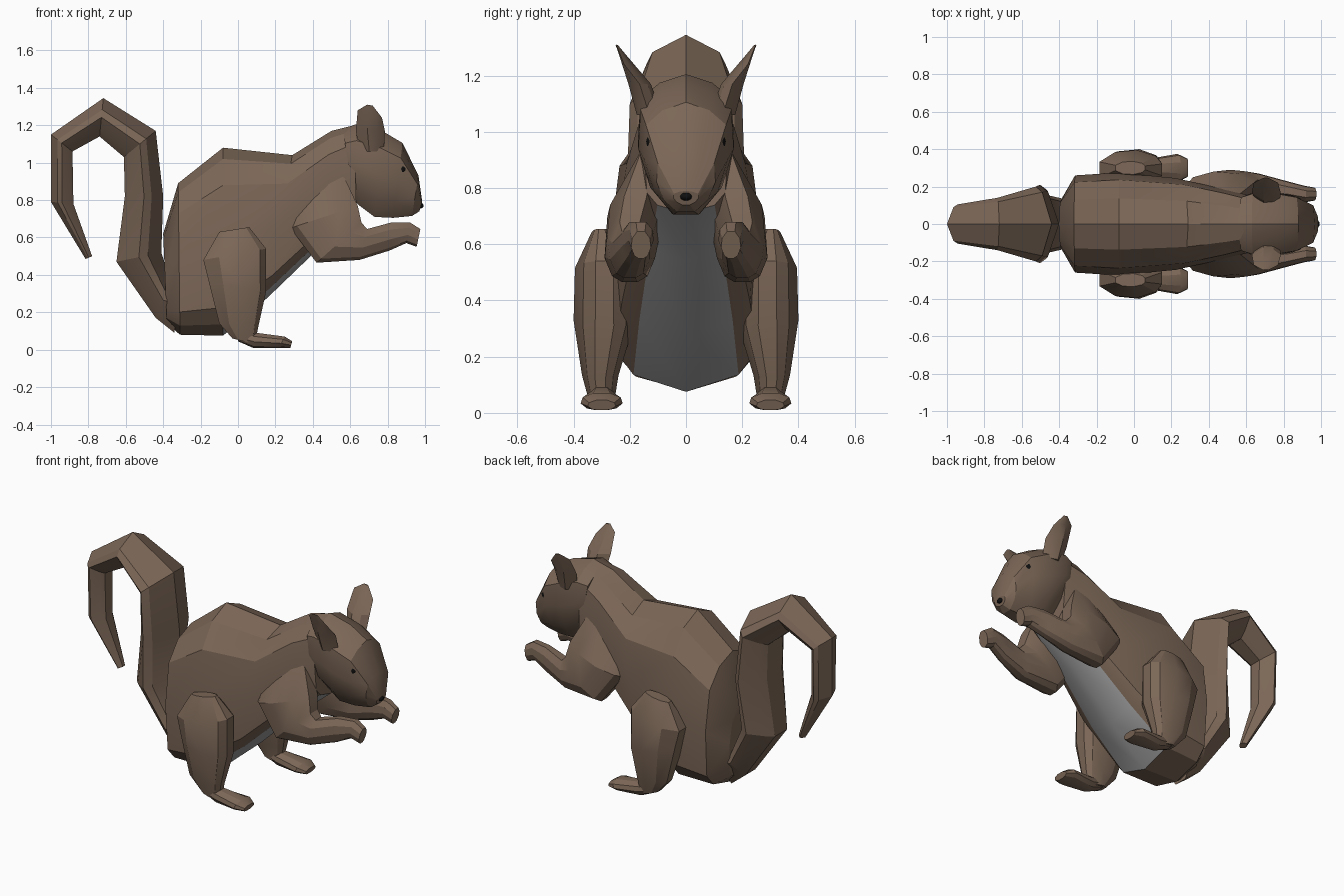
import bpy, bmesh, math

def material(name, col):
    m = bpy.data.materials.new(name)
    m.diffuse_color = (*col, 1)
    return m

fur = material("brown_fur", (0.20, 0.135, 0.095))
dark = material("black", (0.005, 0.005, 0.005))
grey = material("grey_belly", (0.35, 0.35, 0.35))

# Half profiles: (fraction from first to second point, fraction of half width)
TRUNK = [(0, 0), (.06, .5), (.2, .86), (.5, 1), (.85, .93), (.94, .68), (1, 0)]
HEAD = [(0, 0), (.07, .55), (.2, .95), (.5, 1), (.8, .75), (1, .3)]
LIMB = [(0, .4), (.25, .9), (.6, 1), (.9, .7), (1, .3)]
TAIL = [(0, 0), (.3, .85), (.5, 1), (.85, .6), (1, .35)]
LEAF = [(0, 0), (.4, 1), (.75, .7), (1, 0)]

def loft(name, half, sections, side=1, belly_from=None):
    """Skin sections (x1, z1, x2, z2, y centre, half width)."""
    ring = half + [(t, -u) for t, u in reversed(half) if u]
    bm = bmesh.new()
    rows = [[bm.verts.new((x1 + (x2 - x1) * t, side * (yc + hw * u), z1 + (z2 - z1) * t))
             for t, u in ring] for x1, z1, x2, z2, yc, hw in sections]
    n, k = len(ring), len(half) - 1
    for i in range(len(rows) - 1):
        for j in range(n):
            f = bm.faces.new((rows[i][j], rows[i][(j + 1) % n],
                              rows[i + 1][(j + 1) % n], rows[i + 1][j]))
            if belly_from is not None and i >= belly_from and j in (k - 1, k):
                f.material_index = 1
    bm.faces.new(rows[0])
    bm.faces.new(rows[-1])
    bmesh.ops.recalc_face_normals(bm, faces=bm.faces)
    me = bpy.data.meshes.new(name)
    bm.to_mesh(me)
    bm.free()
    ob = bpy.data.objects.new(name, me)
    bpy.context.collection.objects.link(ob)
    me.materials.append(fur)
    me.materials.append(grey)
    bpy.ops.object.select_all(action='DESELECT')
    ob.select_set(True)
    bpy.context.view_layer.objects.active = ob
    bpy.ops.object.shade_smooth_by_angle(angle=math.radians(25))
    return ob

def ball(name, loc, scale):
    bpy.ops.mesh.primitive_uv_sphere_add(segments=12, ring_count=8, radius=1, location=loc)
    ob = bpy.context.object
    ob.name, ob.scale = name, scale
    ob.data.materials.append(dark)
    bpy.ops.object.shade_smooth()

# Trunk with grey belly
loft("body", TRUNK, [
    (-.40, .62, -.38, .14, 0, .13), (-.32, .89, -.31, .08, 0, .26),
    (-.08, 1.08, -.08, .075, 0, .275), (.29, 1.04, .16, .28, 0, .245),
    (.50, 1.17, .43, .54, 0, .19), (.62, 1.20, .635, .71, 0, .15)], belly_from=2)

# Head
loft("head", HEAD, [
    (.56, 1.18, .62, .80, 0, .15), (.63, 1.205, .65, .77, 0, .17),
    (.77, 1.17, .73, .71, 0, .17), (.88, 1.105, .83, .705, 0, .15),
    (.965, .93, .93, .715, 0, .105), (.985, .79, .97, .74, 0, .045)])

# Curled tail: outer edge to inner edge
loft("tail", TAIL, [
    (-.30, .40, -.34, .09, 0, .12), (-.36, .36, -.44, .17, 0, .14),
    (-.41, .52, -.65, .47, 0, .17), (-.40, .82, -.605, .82, 0, .21),
    (-.44, 1.17, -.61, 1.03, 0, .20), (-.72, 1.345, -.74, 1.14, 0, .14),
    (-1.0, 1.15, -.885, 1.06, 0, .105), (-1.0, .79, -.88, .78, 0, .095),
    (-.815, .485, -.78, .50, 0, .03)])

for side, tag in ((-1, "right"), (1, "left")):
    # Hind leg and foot
    loft(f"hind_leg_{tag}", LIMB, [
        (-.10, .63, .06, .655, .30, .035), (-.185, .48, .15, .54, .29, .105),
        (-.155, .36, .15, .31, .29, .11), (-.10, .14, .11, .13, .305, .065),
        (-.03, .06, .09, .03, .30, .045)], side)
    loft(f"hind_foot_{tag}", LIMB, [
        (-.01, .10, .0, .045, .30, .04), (.10, .09, .08, .01, .30, .05),
        (.25, .07, .22, .01, .30, .075), (.29, .045, .28, .01, .30, .05)], side)
    # Arm folded forward, ending in a paw
    loft(f"front_leg_{tag}", LIMB, [
        (.56, .94, .28, .77, .14, .04), (.64, .77, .28, .65, .18, .10),
        (.66, .68, .42, .465, .20, .09), (.69, .645, .65, .48, .20, .07),
        (.82, .68, .81, .53, .18, .05), (.92, .68, .90, .57, .16, .045),
        (.975, .645, .955, .55, .16, .035)], side)
    # Ear
    loft(f"ear_{tag}", LEAF, [
        (.65, 1.06, .78, 1.06, .13, .045), (.63, 1.17, .785, 1.17, .165, .04),
        (.64, 1.28, .77, 1.24, .22, .015), (.69, 1.31, .72, 1.305, .246, .004)], side)
    ball(f"eye_{tag}", (.865, side * .118, .965), (.036, .025, .036))

ball("nose", (.975, 0, .77), (.018, .022, .015))
